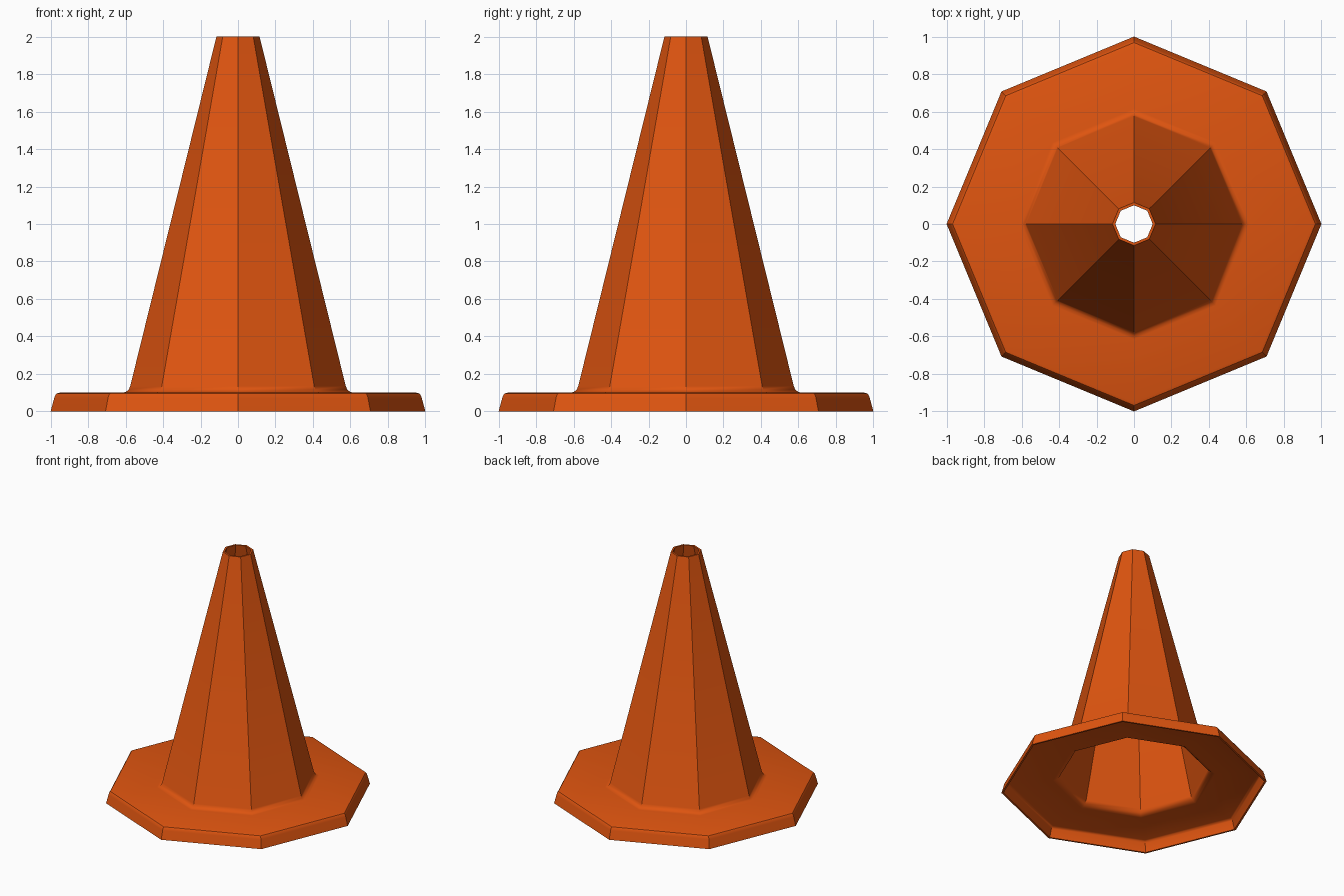
import bpy, bmesh, math

if "Cube" in bpy.data.objects:
    bpy.data.objects.remove(bpy.data.objects["Cube"])

SIDES = 8

orange = bpy.data.materials.new("safety_orange")
orange.diffuse_color = (0.74, 0.09, 0.005, 1)
orange.use_nodes = True
orange.node_tree.nodes["Principled BSDF"].inputs["Base Color"].default_value = orange.diffuse_color

# Outer skin: base rim, rounded edge, flat flange, fillet, tall cone
outer = [(1.0, 0), (0.981, 0.07), (0.977, 0.083), (0.968, 0.095), (0.952, 0.1),
         (0.615, 0.1), (0.597, 0.105), (0.583, 0.117), (0.575, 0.135), (0.115, 2.0)]
# Inner skin, slightly smaller, leaving the cone hollow and open at both ends
inner = [(0.10, 2.0), (0.56, 0.133), (0.571, 0.106), (0.592, 0.09), (0.613, 0.085),
         (0.945, 0.085), (0.957, 0.08), (0.966, 0.068), (0.985, 0)]


def lathe(name, profile, material):
    """Revolve a closed (radius, z) profile into an octagonal ring."""
    bm = bmesh.new()
    rings = []
    for i in range(SIDES):
        a = 2 * math.pi * i / SIDES
        rings.append([bm.verts.new((r * math.cos(a), r * math.sin(a), z))
                      for r, z in profile])
    n = len(profile)
    for i in range(SIDES):
        p, q = rings[i], rings[(i + 1) % SIDES]
        for j in range(n):
            k = (j + 1) % n
            bm.faces.new((p[j], q[j], q[k], p[k]))
    bmesh.ops.recalc_face_normals(bm, faces=bm.faces[:])
    mesh = bpy.data.meshes.new(name)
    bm.to_mesh(mesh)
    bm.free()
    mesh.materials.append(material)
    obj = bpy.data.objects.new(name, mesh)
    bpy.context.collection.objects.link(obj)
    return obj


# Cone and base are one moulded shell
cone = lathe("traffic_cone", outer + inner, orange)
bpy.context.view_layer.objects.active = cone
cone.select_set(True)
bpy.ops.object.shade_smooth_by_angle(angle=math.radians(32))
